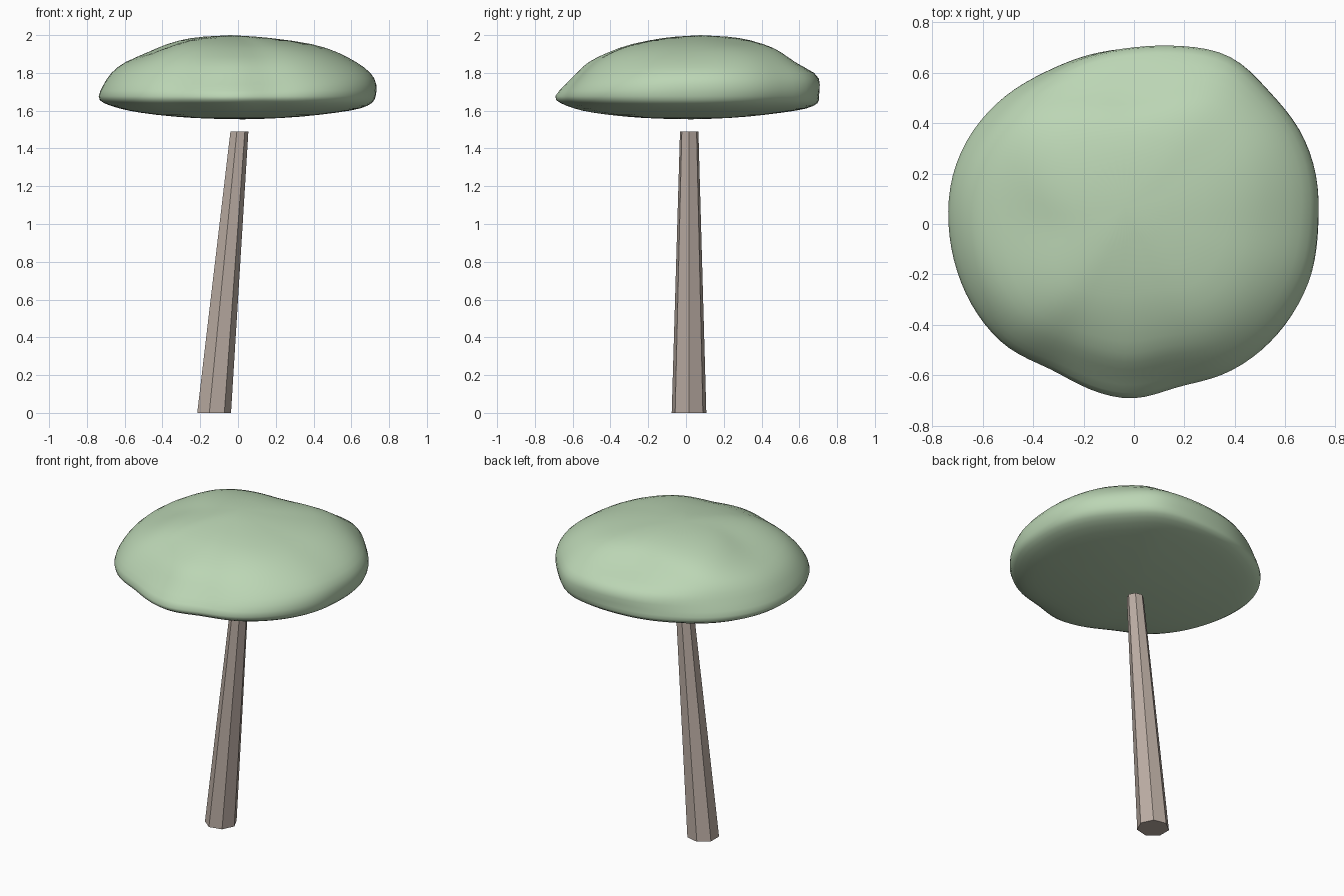
import bpy, bmesh
from math import cos, sin, pi, tau

if "Cube" in bpy.data.objects:
    bpy.data.objects.remove(bpy.data.objects["Cube"])


def material(name, rgb):
    m = bpy.data.materials.new(name)
    m.diffuse_color = (*rgb, 1)
    m.use_nodes = True
    m.node_tree.nodes["Principled BSDF"].inputs["Base Color"].default_value = m.diffuse_color
    return m


def new_object(name, bm, mat):
    bmesh.ops.recalc_face_normals(bm, faces=bm.faces)
    me = bpy.data.meshes.new(name)
    bm.to_mesh(me)
    bm.free()
    me.materials.append(mat)
    ob = bpy.data.objects.new(name, me)
    bpy.context.collection.objects.link(ob)
    return ob


def bridge(bm, a, b):
    n = len(a)
    for i in range(n):
        j = (i + 1) % n
        bm.faces.new((a[i], a[j], b[j], b[i]))


def fan(bm, ring, tip):
    v = bm.verts.new(tip)
    for i in range(len(ring)):
        bm.faces.new((ring[i], ring[(i + 1) % len(ring)], v))


def periodic(vals, t):
    """Smooth closed curve through evenly spaced values, t in 0..1."""
    n = len(vals)
    f = t * n
    i = int(f)
    u = f - i
    a, b, c, d = (vals[(i + k) % n] for k in (-1, 0, 1, 2))
    return b + 0.5 * u * (c - a + u * (2*a - 5*b + 4*c - d + u * (3*(b - c) + d - a)))


# trunk: leaning, tapered seven-sided prism
bm = bmesh.new()
rings = []
for x, y, z, r in ((-0.131, 0.016, 0, 0.094), (0.005, 0.017, 1.49, 0.05)):
    rings.append([bm.verts.new((x + r * cos(tau * i / 7), y + r * sin(tau * i / 7), z))
                  for i in range(7)])
bridge(bm, *rings)
bm.faces.new(rings[0])
bm.faces.new(rings[1])
new_object("trunk", bm, material("bark", (0.50, 0.42, 0.37)))

# canopy: plan outline every 15 degrees, anticlockwise from +x
outline = [.737, .755, .763, .757, .778, .74, .712, .706, .706, .728, .746, .752,
           .742, .732, .722, .706, .67, .692, .71, .678, .70, .715, .728, .738]
# dome levels: height, then share of the outline at every 45 degrees
levels = [
    (1.610, [.89, .88, .91, .91, .84, .86, .84, .88]),
    (1.640, [.97, .96, .99, .99, .97, .97, .95, .97]),
    (1.670, [.99, .99, .98, 1.0, 1.01, 1.01, 1.01, 1.01]),
    (1.740, [1.0, 1.0, .99, .96, .96, .96, .90, .98]),
    (1.800, [.96, .96, .98, .93, .91, .89, .82, .90]),
    (1.860, [.84, .88, .75, .87, .81, .80, .74, .80]),
    (1.910, [.70, .78, .67, .78, .60, .68, .58, .68]),
    (1.955, [.53, .62, .58, .64, .45, .53, .42, .50]),
    (1.988, [.20, .26, .40, .42, .30, .24, .12, .15]),
]
under = [(1.557, [.2]), (1.566, [.45]), (1.590, [.72])]

SEG = 48
bm = bmesh.new()
rings = []
for z, share in under + levels:
    ring = []
    for i in range(SEG):
        t = i / SEG
        r = periodic(outline, t) * periodic(share, t)
        ring.append(bm.verts.new((r * cos(tau * t), r * sin(tau * t), z)))
    rings.append(ring)
for a, b in zip(rings, rings[1:]):
    bridge(bm, a, b)
fan(bm, rings[0], (0.03, 0.03, 1.554))
fan(bm, rings[-1], (-0.04, 0.08, 2.001))
for f in bm.faces:
    f.smooth = True
canopy = new_object("canopy", bm, material("leaves", (0.50, 0.67, 0.46)))
canopy.modifiers.new("smooth", "SUBSURF").levels = 1
canopy.modifiers["smooth"].render_levels = 1
